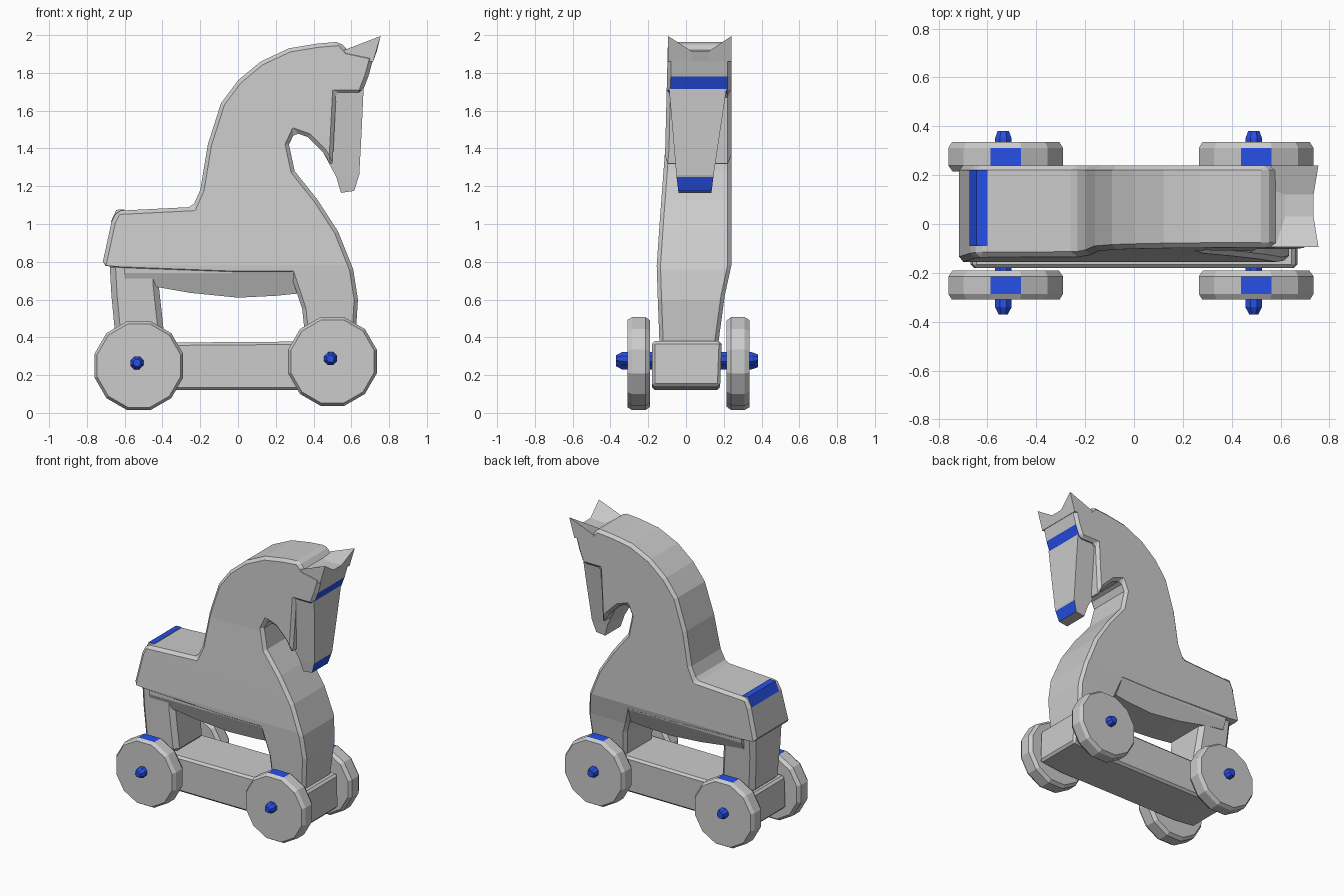
import bpy, bmesh, math
from mathutils import Vector

if "Cube" in bpy.data.objects:
    bpy.data.objects.remove(bpy.data.objects["Cube"])

blue = bpy.data.materials.new("blue_paint")
blue.diffuse_color = (0.02, 0.08, 0.8, 1)
blue.use_nodes = True
blue.node_tree.nodes["Principled BSDF"].inputs["Base Color"].default_value = blue.diffuse_color
grey = bpy.data.materials.new("grey_wood")
grey.diffuse_color = (0.7, 0.7, 0.7, 1)
grey.use_nodes = True
grey.node_tree.nodes["Principled BSDF"].inputs["Base Color"].default_value = grey.diffuse_color


def interp(table, z):
    # piecewise linear lookup of (z, y_low, y_high)
    if z <= table[0][0]:
        return table[0][1:]
    for (z0, a0, b0), (z1, a1, b1) in zip(table, table[1:]):
        if z <= z1:
            t = (z - z0) / (z1 - z0)
            return a0 + (a1 - a0) * t, b0 + (b1 - b0) * t
    return table[-1][1:]


def loft(name, sections, widths=None, bevel=0.0, paint=None):
    # join equal-length (x, z) outlines placed at successive y positions
    bm = bmesh.new()
    rings = [[bm.verts.new((x, y, z)) for x, z in pts] for y, pts in sections]
    bm.faces.new(rings[0])
    bm.faces.new(rings[-1][::-1])
    for r, s in zip(rings, rings[1:]):
        for i in range(len(r)):
            j = (i + 1) % len(r)
            bm.faces.new((r[i], s[i], s[j], r[j]))
    if widths:
        for z, _, _ in widths[1:-1]:
            bmesh.ops.bisect_plane(bm, geom=bm.verts[:] + bm.edges[:] + bm.faces[:],
                                   plane_co=(0, 0, z), plane_no=(0, 0, 1), dist=1e-5)
        for v in bm.verts:
            lo, hi = interp(widths, v.co.z)
            v.co.y = lo + (hi - lo) * v.co.y
    bmesh.ops.recalc_face_normals(bm, faces=bm.faces[:])
    bm.normal_update()
    if paint:
        for f in bm.faces:
            f.material_index = int(paint(f))
    me = bpy.data.meshes.new(name)
    bm.to_mesh(me)
    bm.free()
    ob = bpy.data.objects.new(name, me)
    bpy.context.collection.objects.link(ob)
    if paint:
        me.materials.append(grey)
        me.materials.append(blue)
    if bevel:
        m = ob.modifiers.new("chamfer", 'BEVEL')
        m.width = bevel
        m.segments = 1
        m.limit_method = 'ANGLE'
        m.angle_limit = math.radians(50)
    return ob


def prism(name, pts, widths, bevel=0.0, paint=None):
    return loft(name, [(0, pts), (1, pts)], widths, bevel, paint)


# Body with neck, head and front leg
body = [(-0.72, 0.78), (-0.67, 1.01), (-0.64, 1.07), (-0.24, 1.09), (-0.2, 1.18),
        (-0.16, 1.42), (-0.09, 1.64), (0.0, 1.76), (0.12, 1.86), (0.27, 1.93),
        (0.42, 1.955), (0.54, 1.965), (0.58, 1.92), (0.72, 1.89), (0.69, 1.78),
        (0.655, 1.69), (0.52, 1.69), (0.5, 1.3), (0.45, 1.38), (0.37, 1.46),
        (0.3, 1.485), (0.27, 1.42), (0.3, 1.28), (0.42, 1.13), (0.53, 0.96),
        (0.61, 0.76), (0.635, 0.6), (0.62, 0.36), (0.36, 0.36), (0.34, 0.55),
        (0.28, 0.73), (0.0, 0.73), (-0.4, 0.745)]
body_widths = [(0.36, -0.14, 0.17), (0.62, -0.15, 0.205), (0.78, -0.155, 0.24),
               (1.0, -0.14, 0.24), (1.4, -0.11, 0.24), (2.0, -0.095, 0.24)]
prism("horse_body", body, body_widths, 0.02,
      lambda f: f.normal.x > 0.5 and 1.7 < f.calc_center_median().z < 1.77)

# Tapered belly under the body
prism("belly", [(-0.6, 0.78), (0.4, 0.78), (0.4, 0.64), (0.2, 0.62), (0.0, 0.61),
                (-0.25, 0.635), (-0.45, 0.67), (-0.6, 0.69)],
      [(0.61, -0.1, 0.17), (0.74, -0.15, 0.23), (0.78, -0.15, 0.235)])

# Rear leg block
prism("rear_leg", [(-0.68, 0.8), (-0.67, 0.62), (-0.645, 0.36), (-0.385, 0.36),
                   (-0.42, 0.68), (-0.42, 0.8)],
      [(0.36, -0.135, 0.17), (0.8, -0.14, 0.21)], 0.03)

# Tapered muzzle with painted nose
prism("muzzle", [(0.46, 1.72), (0.665, 1.72), (0.655, 1.5), (0.642, 1.26), (0.615, 1.175),
                 (0.545, 1.165), (0.52, 1.25), (0.45, 1.38)],
      [(1.165, -0.04, 0.135), (1.25, -0.05, 0.145), (1.72, -0.09, 0.215)], 0,
      lambda f: f.normal.x > 0.3 and f.calc_center_median().z < 1.25)

# Ears: a V-shaped crest, high at both sides and low in the middle
ear_side = [(0.56, 1.92), (0.755, 1.995), (0.715, 1.86), (0.58, 1.87)]
ear_mid = [(0.56, 1.91), (0.735, 1.915), (0.715, 1.86), (0.58, 1.87)]
loft("ears", [(-0.095, ear_side), (0.03, ear_mid), (0.12, ear_mid), (0.24, ear_side)])

# Rump band, a thin painted strip along the back edge
prism("rump_band", [(-0.674, 1.01), (-0.644, 1.075), (-0.6, 1.077), (-0.6, 1.01)],
      [(1.0, -0.09, 0.22), (1.1, -0.09, 0.22)], 0, lambda f: f.normal.z > 0.2)

# Platform
prism("platform", [(-0.67, 0.14), (-0.66, 0.37), (0.66, 0.38), (0.67, 0.14), (0.5, 0.12), (-0.5, 0.12)],
      [(0.12, -0.18, 0.18), (0.38, -0.18, 0.19)], 0.015)


def circle(cx, cz, r, n):
    return [(cx + r * math.cos(2 * math.pi * (i + 0.5) / n),
             cz + r * math.sin(2 * math.pi * (i + 0.5) / n)) for i in range(n)]


# Wheels and axles
for end, x, z in (("rear", -0.525, 0.25), ("front", 0.5, 0.272)):
    for side, y0, y1 in (("near", -0.19, -0.31), ("far", 0.215, 0.335)):
        d = y1 - y0
        loft(f"{end}_{side}_wheel",
             [(y0, circle(x, z, 0.225, 12)), (y0 + 0.2 * d, circle(x, z, 0.243, 12)),
              (y0 + 0.8 * d, circle(x, z, 0.243, 12)), (y1, circle(x, z, 0.228, 12))],
             paint=lambda f: f.normal.z > 0.88)
    loft(f"{end}_axle",
         [(-0.37, circle(x - 0.01, z + 0.015, 0.02, 8)), (-0.34, circle(x - 0.01, z + 0.015, 0.037, 8)),
          (0.35, circle(x - 0.01, z + 0.015, 0.037, 8)), (0.38, circle(x - 0.01, z + 0.015, 0.025, 8))],
         paint=lambda f: True)
